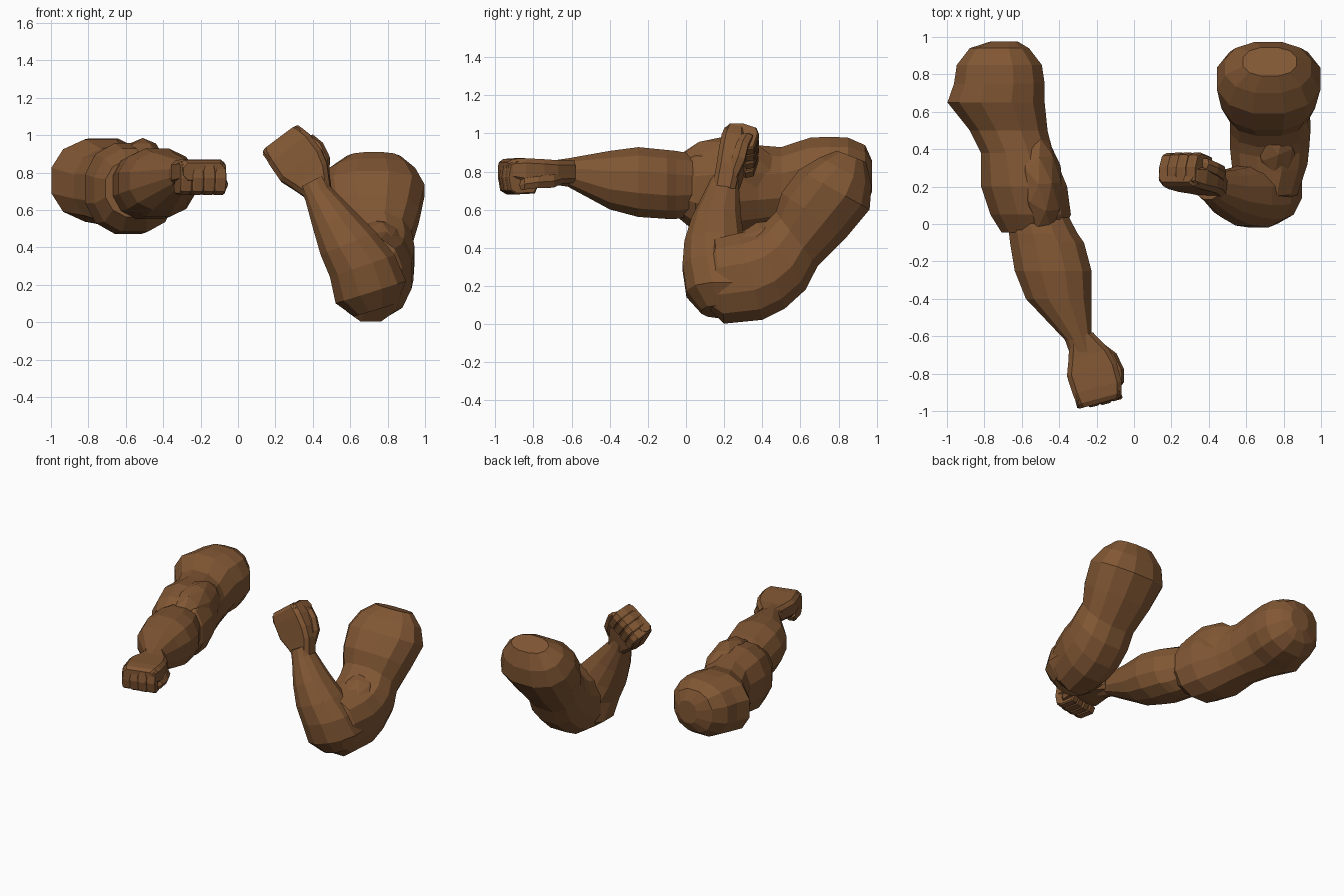
import bpy, bmesh, math
from mathutils import Vector, Matrix

if "Cube" in bpy.data.objects:
    bpy.data.objects.remove(bpy.data.objects["Cube"])

skin = bpy.data.materials.new("brown_skin")
skin.diffuse_color = (0.22, 0.095, 0.034, 1)
skin.use_nodes = True
skin.node_tree.nodes["Principled BSDF"].inputs["Base Color"].default_value = skin.diffuse_color


def finish(name, bm):
    bmesh.ops.recalc_face_normals(bm, faces=bm.faces)
    me = bpy.data.meshes.new(name)
    bm.to_mesh(me)
    bm.free()
    me.materials.append(skin)
    ob = bpy.data.objects.new(name, me)
    bpy.context.collection.objects.link(ob)
    return ob


def skin_rings(name, rings):
    """Bridge a list of point rings and cap both ends."""
    bm = bmesh.new()
    vs = [[bm.verts.new(p) for p in r] for r in rings]
    n = len(rings[0])
    for a, b in zip(vs, vs[1:]):
        for i in range(n):
            j = (i + 1) % n
            bm.faces.new((a[i], a[j], b[j], b[i]))
    bm.faces.new(vs[0])
    bm.faces.new(vs[-1])
    return finish(name, bm)


def limb(name, rows, place, sides=12, power=0.88):
    """Each row: two outline points (p, q), (p, q) and a depth range."""
    rings = []
    for pa, qa, pb, qb, d0, d1 in rows:
        ring = []
        for i in range(sides):
            t = math.tau * (i + 0.5) / sides
            c = math.copysign(abs(math.cos(t)) ** power, math.cos(t))
            s = math.copysign(abs(math.sin(t)) ** power, math.sin(t))
            k = (1 + c * 1.02) / 2
            d = (d0 + d1) / 2 + s * 1.02 * (d1 - d0) / 2
            ring.append(place(pa + (pb - pa) * k, qa + (qb - qa) * k, d))
        rings.append(ring)
    return skin_rings(name, rings)


def side_plane(p, q, d):      # outline in y, z; depth in x
    return Vector((d, p, q))


def front_plane(p, q, d):     # outline in x, z; depth in y
    return Vector((p, d, q))


def muscle(name, centre, radii, turn):
    bm = bmesh.new()
    m = (Matrix.Translation(centre) @ Matrix.Rotation(turn[0], 4, 'X')
         @ Matrix.Rotation(turn[1], 4, 'Z') @ Matrix.Diagonal((*radii, 1)))
    bmesh.ops.create_icosphere(bm, subdivisions=2, radius=1, matrix=m)
    return finish(name, bm)


def fist(side, origin, ax, ay, az):
    """Closed hand: ax to the thumb, ay to the knuckles, az out of the back."""
    o, ax, ay, az = (Vector(v) for v in (origin, ax, ay, az))

    def put(x, y, z):
        return o + ax * x + ay * y + az * z

    # palm: y, x range, z range
    rings = []
    for y, x0, x1, z0, z1 in [(-.04, -.065, .065, -.06, .06), (.07, -.1, .125, -.065, .06),
                              (.15, -.13, .145, -.065, .065), (.25, -.125, .145, -.06, .07),
                              (.31, -.118, .13, -.05, .066), (.335, -.11, .118, -.04, .05)]:
        b = .025
        rings.append([put(x, y, z) for x, z in
                      [(x0 + b, z0), (x1 - b, z0), (x1, z0 + b), (x1, z1 - b),
                       (x1 - b, z1), (x0 + b, z1), (x0, z1 - b), (x0, z0 + b)]])
    skin_rings(side + "_palm", rings)
    # four curled fingers
    curl = [(.23, .05), (.3, .06), (.335, .042), (.348, -.03), (.335, -.1),
            (.3, -.12), (.2, -.115), (.18, -.075), (.22, -.04)]
    for i in range(4):
        x = -.09 + i * .062
        back = (.014, 0.004, 0, .004)[i]
        rings = []
        for dx, k in [(-.031, .92), (-.022, 1), (.022, 1), (.031, .92)]:
            rings.append([put(x + dx, .27 + (y - .27) * k - back, -.03 + (z + .03) * k)
                          for y, z in curl])
        skin_rings(side + "_finger_%d" % (i + 1), rings)
    # thumb folded across the side
    rings = []
    for x, y, z, r in [(.07, .02, -.03, .03), (.125, .1, -.05, .04),
                       (.145, .19, -.055, .036), (.13, .26, -.065, .034),
                       (.1, .29, -.075, .018)]:
        rings.append([put(x + r * .8 * math.cos(t * math.tau / 6), y,
                          z + r * math.sin(t * math.tau / 6)) for t in range(6)])
    skin_rings(side + "_thumb", rings)


# Stretched arm: shoulder and upper arm
rows = [(.975, -.77, -.62, .69, .86), (.94, -.88, -.56, .62, .94), (.85, -.95, -.49, .56, .98),
        (.75, -.965, -.475, .54, .985), (.65, -1.0, -.475, .535, .98), (.5, -.88, -.46, .52, .93),
        (.38, -.82, -.43, .5, .94), (.2, -.82, -.355, .47, .96), (.05, -.77, -.335, .48, .93),
        (-.045, -.71, -.38, .56, .87)]
limb("stretched_upper_arm", [(y, z0, y, z1, x0, x1) for y, x0, x1, z0, z1 in rows], side_plane)
muscle("stretched_bicep", (-.51, .21, .79), (.135, .29, .195), (0, .12))

# Stretched arm: forearm and hand
rows = [(.1, -.68, -.38, .58, .88), (-.05, -.67, -.3, .55, .91), (-.1, -.665, -.265, .55, .915),
        (-.25, -.64, -.225, .56, .93), (-.4, -.58, -.225, .6, .91), (-.62, -.37, -.225, .72, .87),
        (-.69, -.345, -.2, .73, .86)]
limb("stretched_forearm", [(y, z0, y, z1, x0, x1) for y, x0, x1, z0, z1 in rows], side_plane)
fist("stretched", (-.272, -.635, .8), (.966, .26, 0), (.26, -.966, 0), (0, 0, 1))

# Bent arm: elbow up to shoulder
limb("bent_upper_arm",
     [(.1, .1, .1, .3, .6, .85), (.2, .0, .15, .45, .54, .88), (.4, .02, .28, .48, .52, .93),
      (.52, .08, .36, .5, .51, .94), (.63, .18, .41, .53, .51, .945),
      (.69, .3, .47, .59, .51, .93), (.84, .45, .5, .69, .465, .97),
      (.965, .6, .59, .81, .44, 1.0), (.975, .73, .7, .875, .485, .95),
      (.945, .85, .79, .91, .58, .87)], side_plane)
muscle("bent_bicep", (.75, .37, .37), (.14, .22, .14), (.75, 0))

# Bent arm: forearm and hand
limb("bent_forearm",
     [(.62, .03, .85, .1, .08, .35), (.52, .1, .9, .22, .0, .4), (.49, .24, .84, .36, -.02, .34),
      (.44, .36, .74, .48, -.01, .31), (.40, .5, .62, .6, .03, .29),
      (.36, .65, .49, .73, .1, .28), (.33, .72, .46, .79, .13, .28)], front_plane)
across = Vector((.8, 0, .6))
ahead = Vector((-.585, .2, .78)).normalized()
fist("bent", (.42, .205, .715), across, ahead, across.cross(ahead).normalized())
